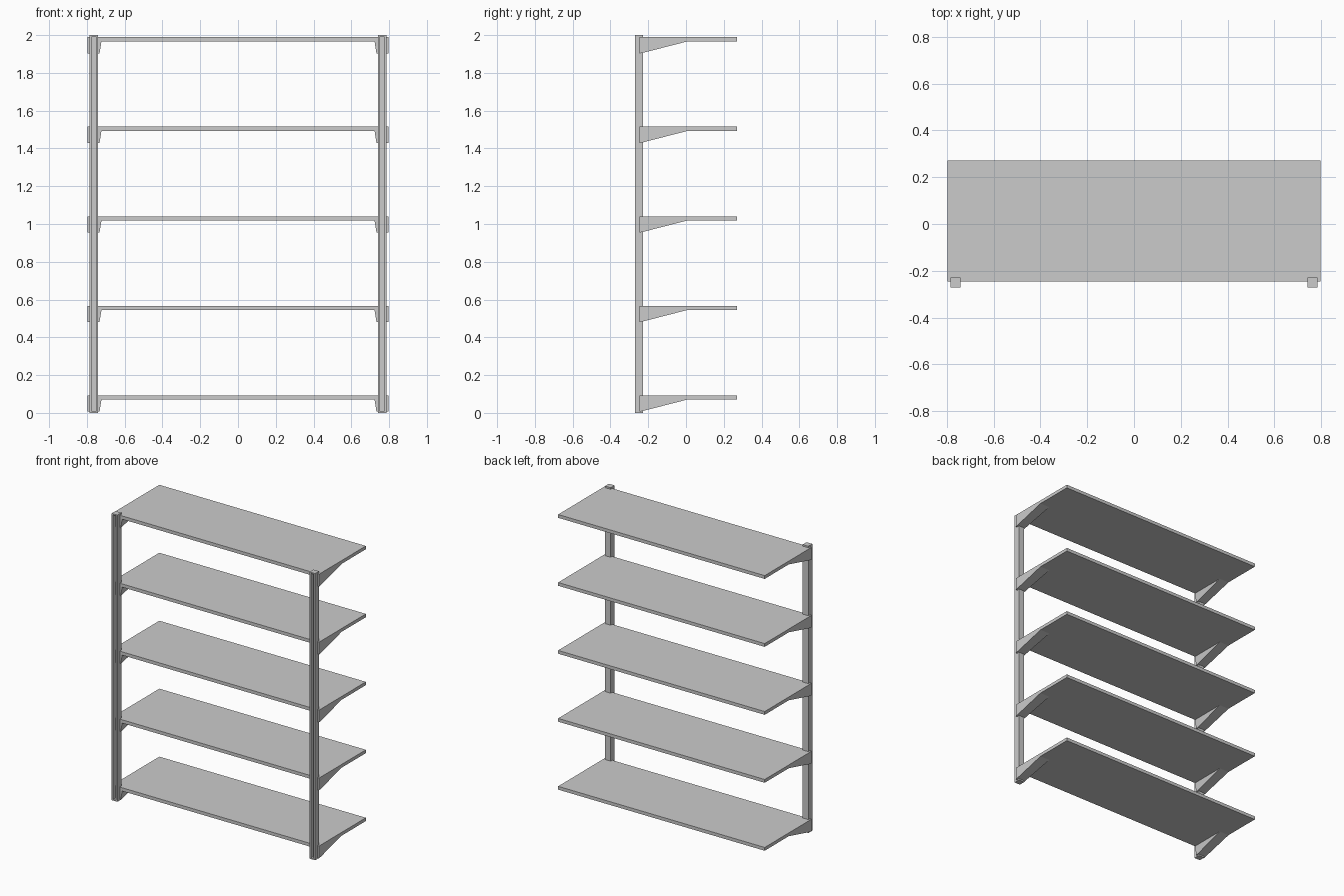
import bpy, bmesh

if "Cube" in bpy.data.objects:
    bpy.data.objects.remove(bpy.data.objects["Cube"])

HALF_D = 0.271          # half of total depth
SHELF_BACK = -0.245
SHELF_TOPS = [0.093 + 0.474 * i for i in range(5)]
THICK = 0.023


def prism(name, bottom, top):
    """Closed solid between two matching point loops."""
    bm = bmesh.new()
    a = [bm.verts.new(p) for p in bottom]
    b = [bm.verts.new(p) for p in top]
    n = len(a)
    bm.faces.new(a)
    bm.faces.new(b)
    for i in range(n):
        j = (i + 1) % n
        bm.faces.new((a[i], a[j], b[j], b[i]))
    bmesh.ops.recalc_face_normals(bm, faces=bm.faces)
    mesh = bpy.data.meshes.new(name)
    bm.to_mesh(mesh)
    bm.free()
    obj = bpy.data.objects.new(name, mesh)
    bpy.context.collection.objects.link(obj)
    return obj


def extrude_z(name, profile, z0, z1):
    return prism(name, [(x, y, z0) for x, y in profile],
                 [(x, y, z1) for x, y in profile])


def rect(x0, x1, y0, y1):
    return [(x0, y0), (x1, y0), (x1, y1), (x0, y1)]


def mirror_x(obj):
    obj.modifiers.new("mirror", 'MIRROR')


# Upright posts: channel open to the front, closed by end caps
px0, px1, py0, py1, w = 0.741, 0.785, -HALF_D, -0.228, 0.012
channel = [(px0, py0), (px0 + w, py0), (px0 + w, py1 - w), (px1 - w, py1 - w),
           (px1 - w, py0), (px1, py0), (px1, py1), (px0, py1)]
mirror_x(extrude_z("upright_post", channel, 0.008, 1.992))
for name, z0, z1 in (("post_foot", 0.0, 0.008), ("post_cap", 1.992, 2.0)):
    mirror_x(extrude_z(name, rect(px0, px1, py0, py1), z0, z1))

for i, top in enumerate(SHELF_TOPS, 1):
    under = top - THICK
    # Shelf board
    extrude_z(f"shelf_{i}", rect(-0.797, 0.797, SHELF_BACK, HALF_D), under, top)
    # Tapered bracket with a slightly slanted inner side
    low = top - 0.086
    outer = [(0.797, SHELF_BACK, low), (0.797, SHELF_BACK, under),
             (0.797, 0.005, under), (0.797, -0.225, low + 0.004)]
    inner = [(0.733, SHELF_BACK, low), (0.723, SHELF_BACK, under),
             (0.723, 0.005, under), (0.733, -0.225, low + 0.004)]
    mirror_x(prism(f"bracket_{i}", outer, inner))
